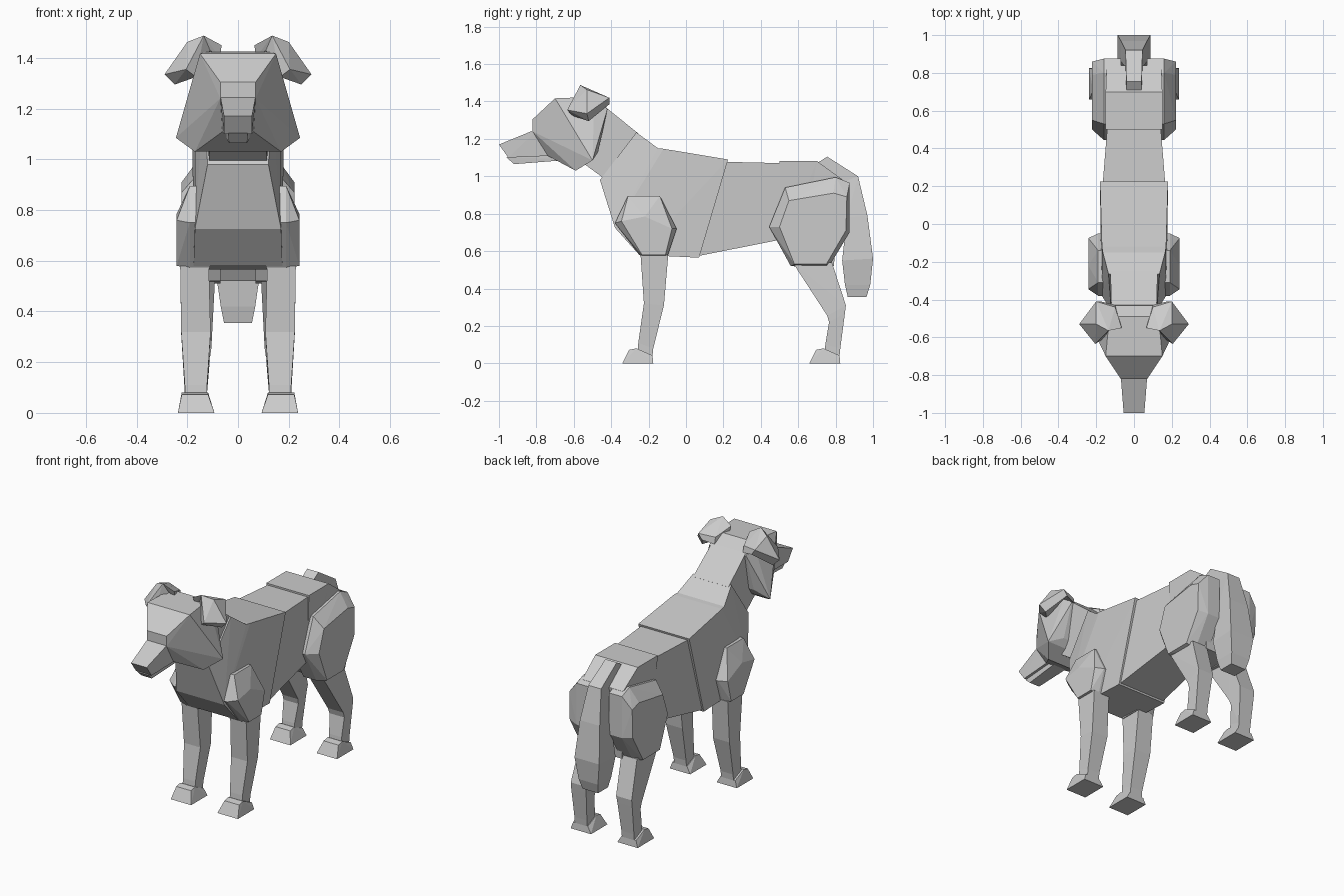
import bpy
import bmesh

cube = bpy.data.objects.get("Cube")
if cube:
    bpy.data.objects.remove(cube)

grey = bpy.data.materials.new("plain_grey")
grey.use_nodes = True
colour = (0.6, 0.6, 0.6, 1)
grey.diffuse_color = colour
grey.node_tree.nodes["Principled BSDF"].inputs["Base Color"].default_value = colour


def build(name, blocks):
    """One flat-shaded object from convex blocks, each given by its corners."""
    whole = bmesh.new()
    for corners in blocks:
        bm = bmesh.new()
        for c in corners:
            bm.verts.new(c)
        res = bmesh.ops.convex_hull(bm, input=bm.verts[:])
        loose = {g for g in res["geom_interior"] + res["geom_unused"]
                 if isinstance(g, bmesh.types.BMVert)}
        bmesh.ops.delete(bm, geom=list(loose), context="VERTS")
        bmesh.ops.dissolve_limit(bm, angle_limit=0.03, verts=bm.verts[:], edges=bm.edges[:])
        bmesh.ops.recalc_face_normals(bm, faces=bm.faces[:])
        part = bpy.data.meshes.new("block")
        bm.to_mesh(part)
        bm.free()
        whole.from_mesh(part)
        bpy.data.meshes.remove(part)
    mesh = bpy.data.meshes.new(name)
    whole.to_mesh(mesh)
    whole.free()
    mesh.materials.append(grey)
    bpy.context.collection.objects.link(bpy.data.objects.new(name, mesh))


def both(points):
    return [(s * x, y, z) for x, y, z in points for s in (-1, 1)]


def central(name, rings):
    """Rings of (y, z, half width) for the top, then for the bottom."""
    ring_points = [both([(w, y, z) for y, z, w in ring]) for ring in rings]
    build(name, [a + b for a, b in zip(ring_points, ring_points[1:])])


def paired(name, blocks):
    for side, s in (("left", 1), ("right", -1)):
        build(side + "_" + name, [[(s * x, y, z) for x, y, z in b] for b in blocks])


def limb(name, rings):
    """Rings of (front y, z), (back y, z), (inner x, outer x)."""
    pts = [[(x, y, z) for x in xs for y, z in (f, b)] for f, b, xs in rings]
    paired(name, [a + b for a, b in zip(pts, pts[1:])])


# Trunk
central("chest", [
    [(-.265, 1.235, .135), (-.46, .98, .12)],
    [(-.15, 1.15, .165), (-.38, .725, .17)],
    [(-.12, 1.147, .17), (-.25, .58, .175)],
    [(.225, 1.09, .18), (.07, .565, .175)]])
central("waist", [
    [(.22, 1.077, .165), (.07, .575, .165)],
    [(.53, 1.07, .14), (.5, .66, .14)]])
central("rump", [
    [(.5, 1.082, .15), (.52, .64, .13)],
    [(.7, 1.082, .15), (.6, .52, .12)],
    [(.84, .98, .145), (.79, .52, .1)]])
central("neck", [
    [(-.25, 1.225, .125), (-.44, .99, .115)],
    [(-.43, 1.37, .12), (-.55, 1.07, .11)]])

# Head
build("head", [both([
    (.15, -.70, 1.417), (.07, -.82, 1.305), (.07, -.82, 1.24), (.06, -.74, 1.11),
    (.245, -.50, 1.085), (.17, -.59, 1.03), (.13, -.49, 1.425), (.13, -.42, 1.36),
    (.15, -.47, 1.13)])])
central("muzzle", [
    [(-.78, 1.26, .072), (-.72, 1.11, .062)],
    [(-1, 1.17, .055), (-.95, 1.1, .055)]])
central("jaw", [
    [(-.6, 1.15, .05), (-.6, 1.09, .05)],
    [(-.96, 1.102, .038), (-.92, 1.065, .036)]])

# Folded ears
root = [(.065, -.55, 1.45), (.10, -.44, 1.41), (.07, -.53, 1.40), (.10, -.43, 1.37)]
bend = [(.135, -.565, 1.488), (.2, -.41, 1.42), (.11, -.54, 1.43), (.175, -.41, 1.385)]
ridge = [(.2, -.53, 1.463)]
tip = [(.205, -.635, 1.355), (.29, -.53, 1.335), (.165, -.61, 1.325), (.25, -.52, 1.295)]
paired("ear", [root + bend, bend + ridge + tip])

# Shoulders and thighs
shoulder_inner = [(-.38, .75), (-.31, .895), (-.14, .895), (-.05, .72), (-.1, .57), (-.24, .57)]
shoulder_outer = [(-.345, .76), (-.22, .785), (-.075, .72), (-.11, .58), (-.235, .58)]
paired("shoulder", [
    [(x, y, z) for x in (.11, .19) for y, z in shoulder_inner]
    + [(.242, y, z) for y, z in shoulder_outer]])
thigh_inner = [(.445, .73), (.53, .94), (.8, .995), (.875, .965), (.875, .7), (.76, .51), (.56, .52)]
thigh_outer = [(.5, .73), (.55, .87), (.79, .91), (.86, .89), (.855, .71), (.75, .53), (.58, .53)]
paired("thigh", [
    [(x, y, z) for x in (.07, .16) for y, z in thigh_inner]
    + [(.222, y, z) for y, z in thigh_outer]])

# Legs
limb("front_leg", [
    ((-.243, .58), (-.095, .58), (.115, .228)),
    ((-.225, .32), (-.118, .31), (.108, .224)),
    ((-.255, .11), (-.175, .08), (.122, .21)),
    ((-.26, .05), (-.18, .03), (.122, .21))])
limb("hind_leg", [
    ((.57, .54), (.78, .54), (.09, .2)),
    ((.755, .255), (.855, .31), (.105, .215)),
    ((.765, .22), (.85, .27), (.11, .215)),
    ((.745, .1), (.825, .08), (.122, .21)),
    ((.74, .05), (.82, .03), (.122, .21))])

# Paws
for name, heel in (("front_paw", -.175), ("hind_paw", .825)):
    sole = [(x, y, 0) for x in (.093, .237) for y in (heel - .165, heel)]
    top = [(x, heel + dy, z) for x in (.118, .222)
           for dy, z in ((-.13, .072), (-.09, .08), (-.004, .042))]
    paired(name, [sole + top])

# Tail
central("tail", [
    [(.755, 1.105, .04), (.7, 1.07, .04)],
    [(.92, 1, .045), (.83, .965, .045)],
    [(.97, .79, .07), (.86, .78, .07)],
    [(1, .56, .087), (.835, .55, .087)],
    [(.985, .42, .068), (.85, .42, .068)],
    [(.965, .355, .055), (.865, .355, .055)]])
